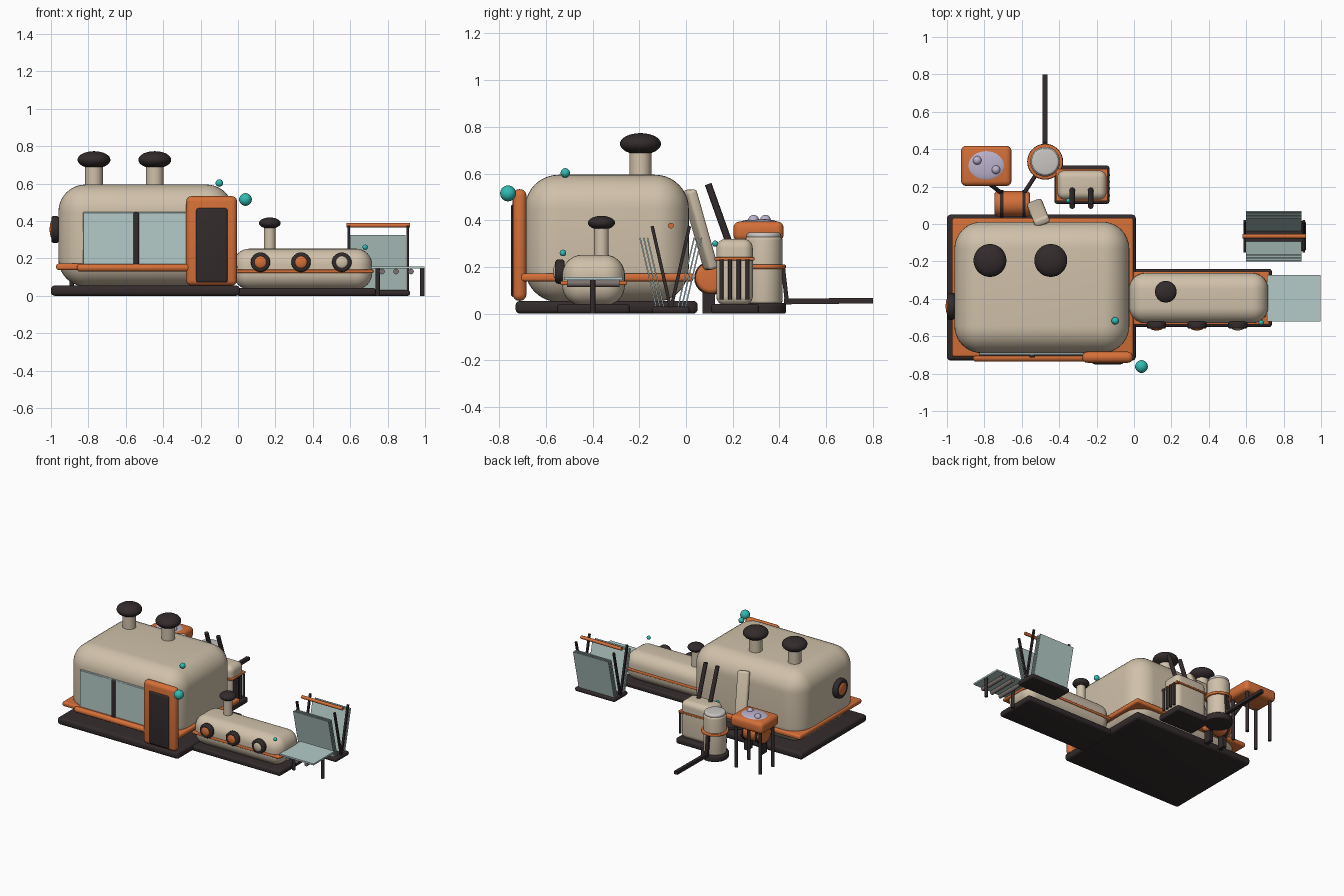
import bpy, bmesh, math
from mathutils import Vector, Matrix

cube = bpy.data.objects.get("Cube")
if cube:
    bpy.data.objects.remove(cube, do_unlink=True)


def material(name, rgb):
    m = bpy.data.materials.new(name)
    m.use_nodes = True
    m.diffuse_color = (*rgb, 1)
    m.node_tree.nodes["Principled BSDF"].inputs["Base Color"].default_value = (*rgb, 1)
    return m


CREAM = material("cream", (0.63, 0.53, 0.40))
ORANGE = material("orange", (0.66, 0.16, 0.04))
DARK = material("charcoal", (0.033, 0.024, 0.025))
GLASS = material("pale_glass", (0.46, 0.60, 0.58))
TEAL = material("teal", (0.03, 0.50, 0.45))
LILAC = material("lilac", (0.50, 0.45, 0.60))
SILVER = material("silver", (0.58, 0.56, 0.54))
STEEL = material("steel", (0.20, 0.17, 0.16))


def finish(name, bm, mat):
    me = bpy.data.meshes.new(name)
    bm.to_mesh(me)
    bm.free()
    me.materials.append(mat)
    ob = bpy.data.objects.new(name, me)
    bpy.context.collection.objects.link(ob)
    bpy.ops.object.select_all(action="DESELECT")
    ob.select_set(True)
    bpy.context.view_layer.objects.active = ob
    bpy.ops.object.shade_smooth_by_angle(angle=math.radians(40))
    return ob


def frame(a, b):
    """Transform whose z axis runs from a to b, centred between them."""
    a, b = Vector(a), Vector(b)
    turn = (b - a).to_track_quat("Z", "Y").to_matrix().to_4x4()
    return Matrix.Translation((a + b) / 2) @ turn


def box(name, x, y, z, mat, r=0.0, seg=4, at=None):
    """Rounded box from (low, high) ranges."""
    size = [h - l for l, h in (x, y, z)]
    mid = Vector([(l + h) / 2 for l, h in (x, y, z)])
    bm = bmesh.new()
    bmesh.ops.create_cube(bm, size=1)
    bmesh.ops.scale(bm, vec=size, verts=bm.verts)
    if r:
        bmesh.ops.bevel(bm, geom=bm.edges[:], offset=min(r, min(size) * 0.49),
                        segments=seg, profile=0.5, affect="EDGES")
    bmesh.ops.transform(bm, matrix=at or Matrix.Translation(mid), verts=bm.verts)
    return finish(name, bm, mat)


def beam(name, a, b, w, d, mat, r=0.0):
    h = (Vector(b) - Vector(a)).length / 2
    return box(name, (-w / 2, w / 2), (-d / 2, d / 2), (-h, h), mat, r, at=frame(a, b))


def rod(name, a, b, r, mat, bevel=0.0, seg=24):
    """Cylinder between two points, with optional rounded ends."""
    bm = bmesh.new()
    bmesh.ops.create_cone(bm, cap_ends=True, segments=seg, radius1=r, radius2=r,
                          depth=(Vector(b) - Vector(a)).length)
    if bevel:
        rims = [e for e in bm.edges if abs(e.verts[0].co.z - e.verts[1].co.z) < 1e-5]
        bmesh.ops.bevel(bm, geom=rims, offset=bevel, segments=4, profile=0.5, affect="EDGES")
    bmesh.ops.transform(bm, matrix=frame(a, b), verts=bm.verts)
    return finish(name, bm, mat)


def ball(name, c, r, mat):
    """Ellipsoid with radii r (number or triple)."""
    r = r if isinstance(r, tuple) else (r, r, r)
    bm = bmesh.new()
    bmesh.ops.create_uvsphere(bm, u_segments=32, v_segments=16, radius=1)
    bmesh.ops.scale(bm, vec=r, verts=bm.verts)
    bmesh.ops.translate(bm, vec=c, verts=bm.verts)
    return finish(name, bm, mat)


def vent(name, x, y, z, h, r, cap, thick):
    rod(name + "_stem", (x, y, z - 0.03), (x, y, z + h), r, CREAM)
    ball(name + "_cap", (x, y, z + h + thick * 0.7), (cap, cap, thick), DARK)


def porthole(name, c, out, r, centre):
    """Dark rim with a domed centre, facing along out."""
    c, out = Vector(c), Vector(out)
    rod(name + "_rim", c - out * 0.02, c + out * 0.02, r, DARK, 0.012, 32)
    dome = [0.012 if abs(o) > 0.5 else r * 0.64 for o in out]
    ball(name + "_dome", c + out * 0.017, tuple(dome), centre)


# Main cabin
box("cabin_base", (-1.0, 0.01), (-0.73, 0.05), (0, 0.055), DARK, 0.02)
box("cabin_body", (-0.96, -0.025), (-0.69, 0.012), (0.05, 0.595), CREAM, 0.145, 10)
box("cabin_trim", (-0.972, -0.004), (-0.71, 0.032), (0.138, 0.172), ORANGE, 0.012)
box("front_window", (-0.83, -0.27), (-0.702, -0.68), (0.15, 0.447), GLASS, 0.004, 1)
box("window_mullion", (-0.56, -0.53), (-0.715, -0.69), (0.16, 0.447), DARK, 0.008)
rod("window_sill", (-0.86, -0.715, 0.15), (-0.25, -0.715, 0.15), 0.021, ORANGE, 0.015)
box("door_frame", (-0.277, -0.005), (-0.742, -0.683), (0.055, 0.533), ORANGE, 0.028)
box("door_panel", (-0.225, -0.055), (-0.75, -0.72), (0.07, 0.47), DARK, 0.014)
for i, x in enumerate((-0.77, -0.445)):
    vent(f"roof_vent_{i}", x, -0.195, 0.59, 0.105, 0.047, 0.088, 0.046)
porthole("end_porthole", (-0.978, -0.44, 0.355), (-1, 0, 0), 0.072, ORANGE)

# Low annex
box("annex_base", (-0.01, 0.737), (-0.552, -0.24), (0, 0.042), DARK, 0.015)
box("annex_body", (-0.025, 0.717), (-0.53, -0.262), (0.035, 0.252), CREAM, 0.085, 8)
box("annex_trim", (-0.01, 0.724), (-0.538, -0.254), (0.122, 0.14), ORANGE, 0.006)
for i, (x, mat) in enumerate(((0.12, ORANGE), (0.337, ORANGE), (0.555, CREAM))):
    porthole(f"annex_porthole_{i}", (x, -0.54, 0.18), (0, -1, 0), 0.052, mat)
vent("annex_vent", 0.17, -0.362, 0.25, 0.118, 0.031, 0.058, 0.03)

# Fold-out shelf
box("shelf_top", (0.712, 0.996), (-0.522, -0.272), (0.145, 0.157), GLASS)
for i, x in enumerate((0.77, 0.845, 0.925)):
    rod(f"shelf_roller_{i}", (x, -0.51, 0.13), (x, -0.285, 0.13), 0.015, STEEL)
for i, x in enumerate((0.747, 0.986)):
    rod(f"shelf_leg_{i}", (x, -0.4, 0), (x, -0.4, 0.147), 0.012, DARK)

# Panel rack, mirrored about its middle line
MID = -0.065
box("rack_base", (0.585, 0.92), (MID - 0.08, MID + 0.08), (0, 0.03), DARK, 0.012)
rod("rack_handle", (0.58, MID, 0.377), (0.92, MID, 0.377), 0.012, ORANGE)
for side in (-1, 1):
    for x in (0.593, 0.907):
        beam(f"rack_post_{side}_{x}", (x, MID, 0.02), (x, MID + side * 0.08, 0.375),
             0.014, 0.014, DARK)
    for i in range(3):
        step = 0.016 * i
        low = (0.747, MID + side * (0.03 + step), 0.025)
        high = (0.747, MID + side * (0.1 + step), 0.325)
        beam(f"rack_panel_{side}_{i}", low, high, 0.295, 0.006, GLASS)

# Wash stand
box("stand_top", (-0.925, -0.655), (0.203, 0.418), (0.31, 0.395), ORANGE, 0.028)
ball("stand_basin", (-0.79, 0.313, 0.388), (0.103, 0.083, 0.018), LILAC)
for i, (x, y) in enumerate(((-0.838, 0.34), (-0.738, 0.29))):
    ball(f"basin_knob_{i}", (x, y, 0.4), 0.023, LILAC)
for x in (-0.89, -0.69):
    for y in (0.235, 0.385):
        rod(f"stand_leg_{x}_{y}", (x, y, 0), (x, y, 0.33), 0.012, DARK)

# Horizontal tank with straps and hoses
rod("tank", (-0.747, 0.108, 0.153), (-0.555, 0.108, 0.153), 0.068, ORANGE, 0.02, 32)
for i, (x, end) in enumerate(((-0.708, (-0.78, 0.22, 0.32)), (-0.588, (-0.52, 0.27, 0.2)))):
    rod(f"tank_strap_{i}", (x - 0.009, 0.108, 0.153), (x + 0.009, 0.108, 0.153), 0.073, DARK)
    box(f"tank_foot_{i}", (x - 0.015, x + 0.015), (0.07, 0.125), (0, 0.12), DARK)
    rod(f"tank_hose_{i}", (x, 0.165, 0.18), end, 0.011, DARK)

# Sloping duct
beam("sloping_duct", (-0.492, 0.012, 0.53), (-0.53, 0.108, 0.19), 0.085, 0.045, CREAM, 0.016)

# Round barrel with pump handle
BX, BY = -0.475, 0.333
rod("barrel_base", (BX, BY, 0), (BX, BY, 0.045), 0.096, DARK, 0.01, 32)
rod("barrel_body", (BX, BY, 0.04), (BX, BY, 0.33), 0.08, CREAM, 0.015, 32)
rod("barrel_lid", (BX, BY, 0.32), (BX, BY, 0.348), 0.074, SILVER, 0.012, 32)
rod("barrel_band", (BX, BY, 0.192), (BX, BY, 0.21), 0.095, ORANGE, 0.006, 32)
beam("pump_post", (BX, 0.432, 0.05), (BX, 0.415, 0.2), 0.024, 0.018, DARK)
beam("pump_bar", (BX, 0.42, 0.052), (BX, 0.8, 0.056), 0.026, 0.024, DARK)

# Square heater with grille and leaning pipes
box("heater_base", (-0.425, -0.132), (0.108, 0.312), (0, 0.042), DARK, 0.012)
box("heater_body", (-0.41, -0.147), (0.13, 0.286), (0.035, 0.32), CREAM, 0.04, 6)
box("heater_trim", (-0.417, -0.14), (0.122, 0.294), (0.228, 0.242), ORANGE, 0.005)
for i in range(4):
    y = 0.152 + 0.037 * i
    rod(f"grille_bar_{i}", (-0.137, y, 0.06), (-0.137, y, 0.232), 0.009, DARK)
for i, x in enumerate((-0.33, -0.232)):
    rod(f"leaning_pipe_{i}", (x, 0.182, 0.31), (x, 0.095, 0.555), 0.015, DARK)

# Beacon lamps
for i, (c, r) in enumerate((((0.04, -0.762, 0.515), 0.034), ((-0.1, -0.517, 0.603), 0.02),
                            ((0.68, -0.527, 0.26), 0.014), ((-0.35, 0.125, 0.3), 0.013))):
    ball(f"beacon_{i}", c, r, TEAL)
